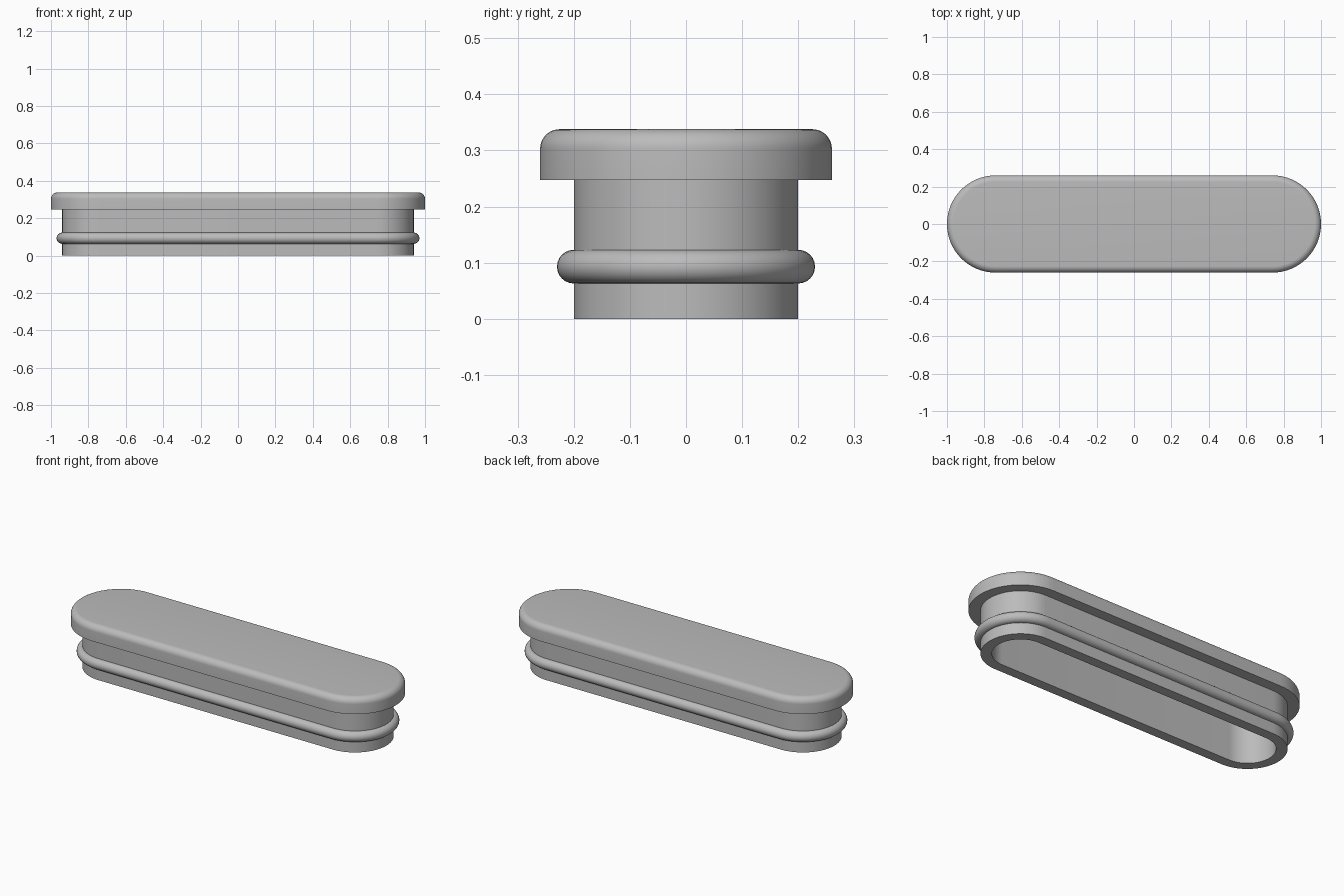
import bpy
import bmesh
from math import sin, cos, pi, radians

HALF_STRAIGHT = 0.74   # distance from the centre to each end-arc centre
ARC_STEPS = 32

if "Cube" in bpy.data.objects:
    bpy.data.objects.remove(bpy.data.objects["Cube"])

grey = bpy.data.materials.new("plain grey")
grey.use_nodes = True
colour = (0.5, 0.5, 0.5, 1)
grey.diffuse_color = colour
grey.node_tree.nodes["Principled BSDF"].inputs["Base Color"].default_value = colour


def arc(r, z, radius, start, end, steps):
    """Points of an arc in the (radius, height) plane, angles in degrees."""
    angles = [radians(start + (end - start) * i / steps) for i in range(steps + 1)]
    return [(r + radius * cos(a), z + radius * sin(a)) for a in angles]


def slot_loop(bm, r, z):
    """One slot-shaped ring of vertices."""
    loop = []
    for side, start in ((1, -pi / 2), (-1, pi / 2)):
        for i in range(ARC_STEPS + 1):
            a = start + pi * i / ARC_STEPS
            loop.append(bm.verts.new((side * HALF_STRAIGHT + r * cos(a), r * sin(a), z)))
    return loop


def sweep(name, profile, closed=False):
    """Sweep a profile around the slot; open profiles get flat end caps."""
    bm = bmesh.new()
    loops = [slot_loop(bm, r, z) for r, z in profile]
    pairs = list(zip(loops, loops[1:]))
    if closed:
        pairs.append((loops[-1], loops[0]))
    else:
        bm.faces.new(loops[0])
        bm.faces.new(loops[-1])
    for low, high in pairs:
        for i in range(len(low)):
            j = (i + 1) % len(low)
            bm.faces.new((low[i], low[j], high[j], high[i]))
    bmesh.ops.recalc_face_normals(bm, faces=bm.faces)
    mesh = bpy.data.meshes.new(name)
    bm.to_mesh(mesh)
    bm.free()
    mesh.materials.append(grey)
    obj = bpy.data.objects.new(name, mesh)
    bpy.context.collection.objects.link(obj)
    bpy.ops.object.select_all(action="DESELECT")
    obj.select_set(True)
    bpy.context.view_layer.objects.active = obj
    bpy.ops.object.shade_smooth_by_angle(angle=radians(30))
    return obj


# Lid with a rounded upper edge
sweep("lid", [(0.26, 0.247)] + arc(0.225, 0.303, 0.035, 0, 90, 10))

# Hollow sleeve below the lid: outside wall, bottom lip, inside wall, ceiling
sweep("sleeve", [(0.2, 0.25), (0.2, 0), (0.143, 0), (0.143, 0.246)])

# Round sealing ring set halfway into the sleeve wall
sweep("seal_ring", arc(0.2, 0.093, 0.03, 0, 360, 24)[:-1], closed=True)
